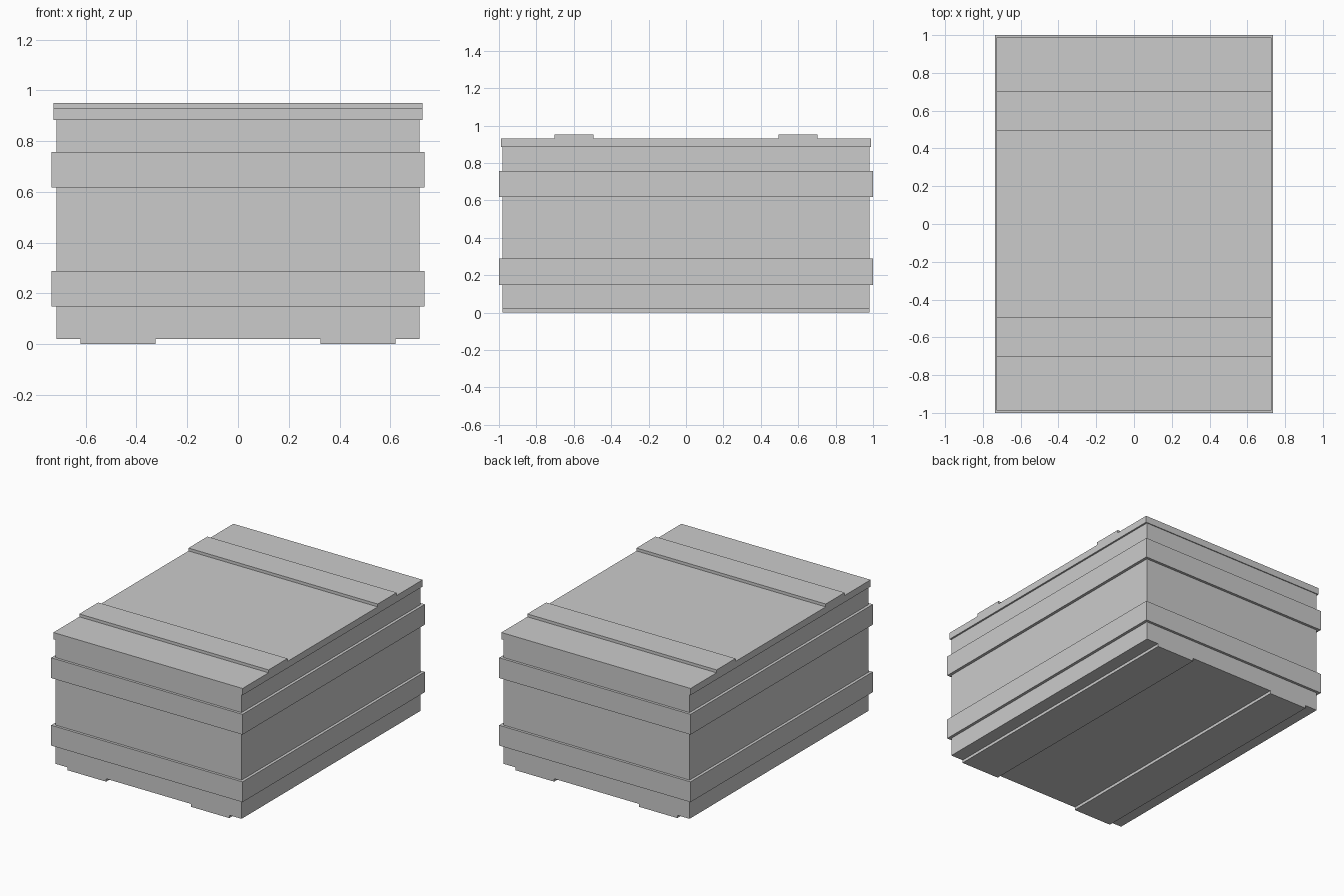
import bpy
import bmesh

if "Cube" in bpy.data.objects:
    bpy.data.objects.remove(bpy.data.objects["Cube"])


def box(name, x, y, z):
    """Box spanning the given (min, max) ranges."""
    bm = bmesh.new()
    bmesh.ops.create_cube(bm, size=1)
    for v in bm.verts:
        v.co = [r[0] if c < 0 else r[1] for c, r in zip(v.co, (x, y, z))]
    mesh = bpy.data.meshes.new(name)
    bm.to_mesh(mesh)
    bm.free()
    obj = bpy.data.objects.new(name, mesh)
    bpy.context.collection.objects.link(obj)
    return obj


def centred(half):
    return (-half, half)


# Crate body and overhanging lid
box("crate_body", centred(0.715), centred(0.982), (0.02, 0.884))
box("lid", centred(0.727), centred(0.988), (0.884, 0.931))

# Bands wrapped around the body
box("lower_band", centred(0.735), centred(1.0), (0.148, 0.289))
box("upper_band", centred(0.735), centred(1.0), (0.617, 0.758))

# Lid slats across the width, and runners underneath along the length
for side, label in ((-1, "front"), (1, "back")):
    box(label + "_lid_slat", centred(0.727),
        sorted((side * 0.495, side * 0.703)), (0.931, 0.951))
for side, label in ((-1, "left"), (1, "right")):
    box(label + "_runner", sorted((side * 0.325, side * 0.621)),
        centred(0.982), (0.0, 0.02))
